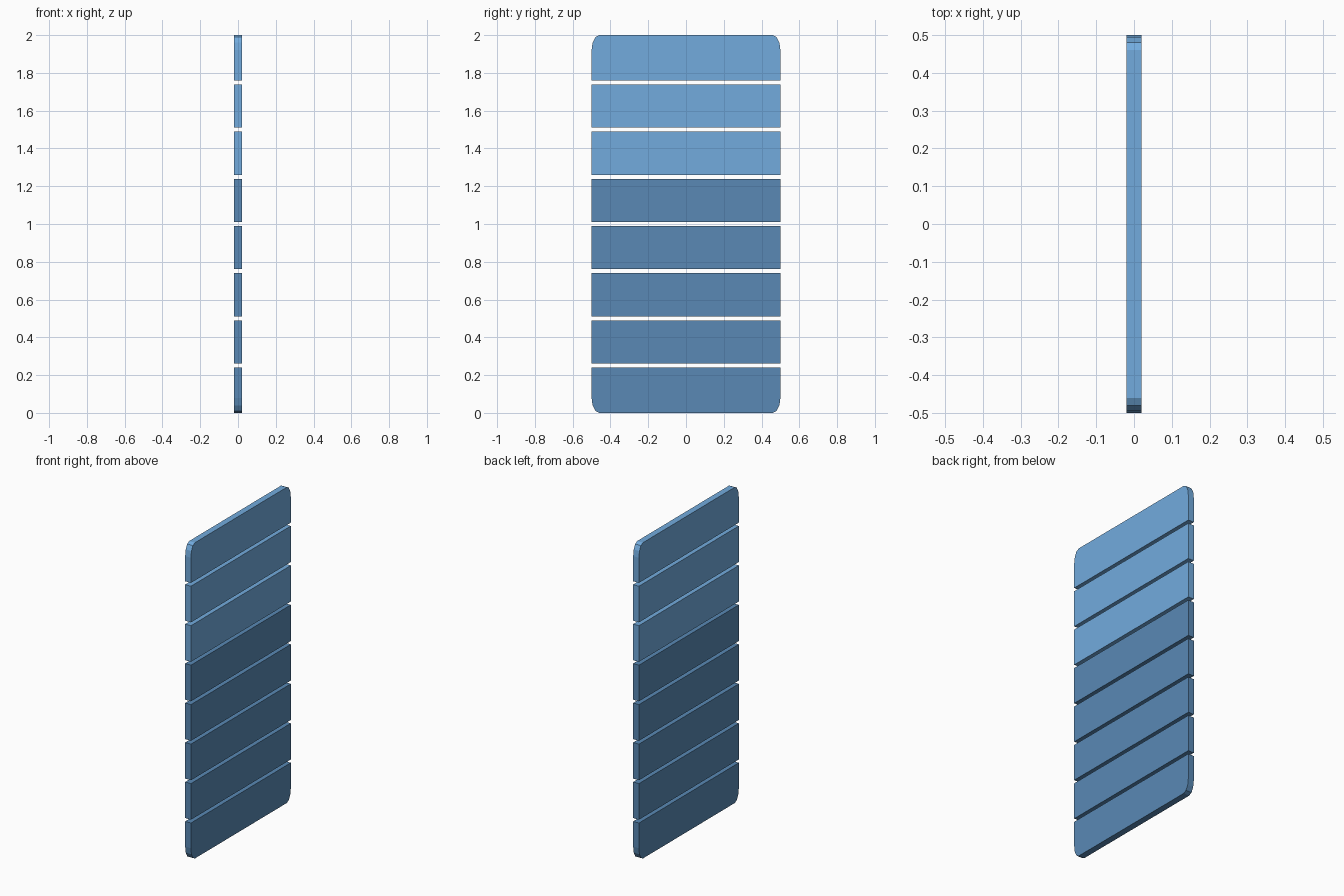
import bpy
import math

if "Cube" in bpy.data.objects:
    bpy.data.objects.remove(bpy.data.objects["Cube"])

HALF_W, HALF_T = 0.5, 0.02      # panel half width (y) and half thickness (x)
COUNT, PITCH, GAP = 8, 0.25, 0.021
CORNER_Y, CORNER_Z, STEPS = 0.04, 0.08, 3


def material(name, colour):
    mat = bpy.data.materials.new(name)
    mat.diffuse_color = colour
    mat.use_nodes = True
    mat.node_tree.nodes["Principled BSDF"].inputs["Base Color"].default_value = mat.diffuse_color
    return mat


def corner(y_sign, z_edge, z_sign):
    """Elliptical corner points from the side edge round to the end edge."""
    points = []
    for i in range(STEPS + 1):
        a = math.pi / 2 * i / STEPS
        y = HALF_W - CORNER_Y * (1 - math.cos(a))
        z = z_edge - z_sign * CORNER_Z * (1 - math.sin(a))
        points.append((y_sign * y, z))
    return points


def slat(name, profile, mat):
    """Extrude a y-z outline through the panel thickness."""
    n = len(profile)
    verts = [(x, y, z) for x in (-HALF_T, HALF_T) for y, z in profile]
    faces = [tuple(reversed(range(n))), tuple(range(n, 2 * n))]
    faces += [(i, (i + 1) % n, n + (i + 1) % n, n + i) for i in range(n)]
    mesh = bpy.data.meshes.new(name)
    mesh.from_pydata(verts, [], faces)
    mesh.materials.append(mat)
    bpy.context.collection.objects.link(bpy.data.objects.new(name, mesh))


dark = material("dark_blue", (0.10, 0.25, 0.46, 1))
light = material("light_blue", (0.17, 0.41, 0.73, 1))

# Stacked slats: rounded at the very bottom and top, five dark then three light
for k in range(COUNT):
    first, last = k == 0, k == COUNT - 1
    low = 0 if first else k * PITCH + GAP / 2
    high = COUNT * PITCH if last else (k + 1) * PITCH - GAP / 2
    if first:
        bottom = corner(-1, low, -1) + corner(1, low, -1)[::-1]
    else:
        bottom = [(-HALF_W, low), (HALF_W, low)]
    if last:
        top = corner(1, high, 1) + corner(-1, high, 1)[::-1]
    else:
        top = [(HALF_W, high), (-HALF_W, high)]
    slat(f"slat_{k + 1}", bottom + top, dark if k < 5 else light)
